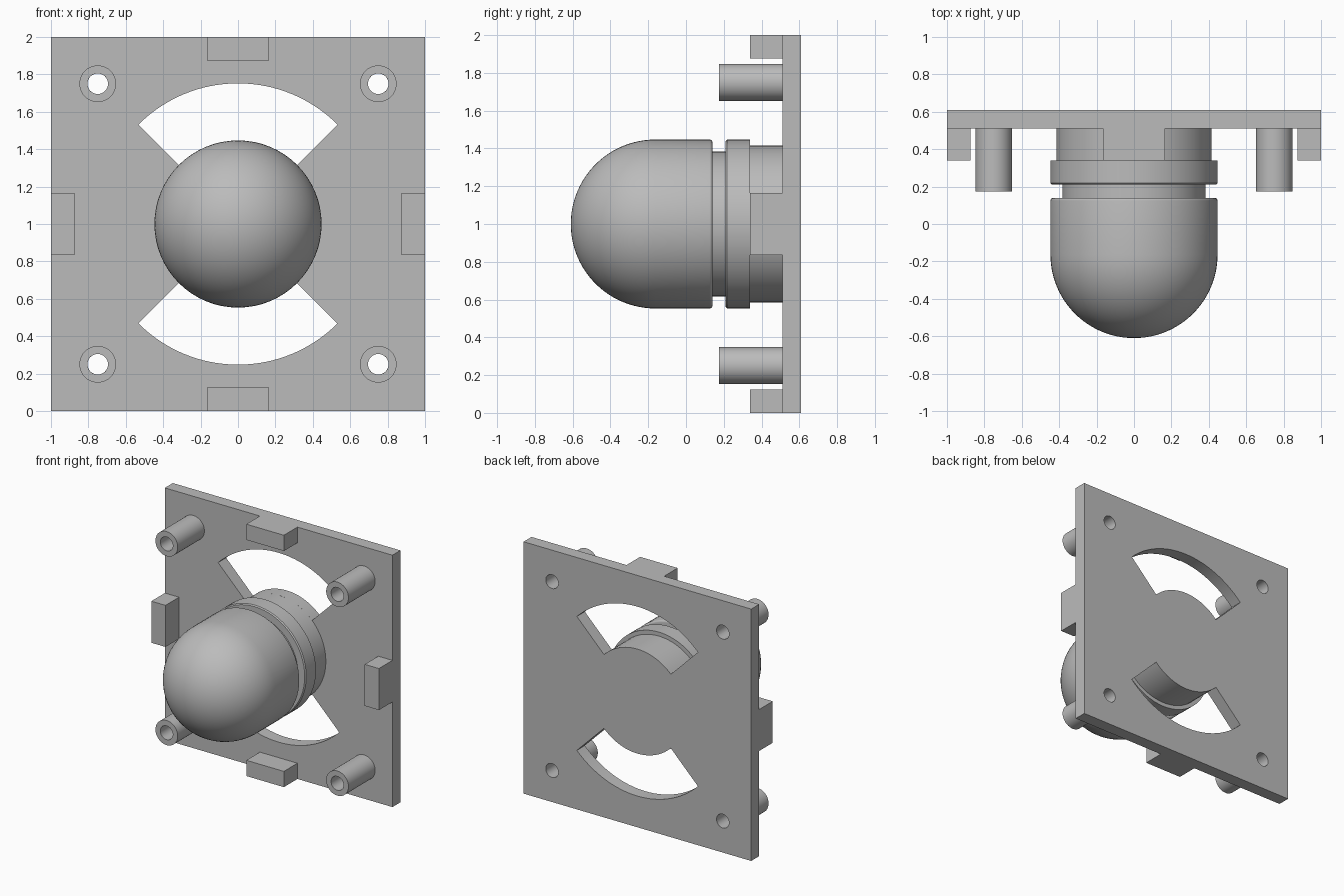
import bpy
import bmesh
from math import sin, cos, pi, radians
from mathutils import Matrix

if "Cube" in bpy.data.objects:
    bpy.data.objects.remove(bpy.data.objects["Cube"])

grey = bpy.data.materials.new("plain grey")
grey.use_nodes = True
colour = (0.5, 0.5, 0.5, 1)
grey.diffuse_color = colour
grey.node_tree.nodes["Principled BSDF"].inputs["Base Color"].default_value = colour

FRONT, BACK = 0.51, 0.61      # plate faces along y
MID = 1.0                     # height of the plate centre


def finish(name, bm, smooth=False):
    bmesh.ops.remove_doubles(bm, verts=bm.verts, dist=1e-5)
    bmesh.ops.recalc_face_normals(bm, faces=bm.faces)
    mesh = bpy.data.meshes.new(name)
    bm.to_mesh(mesh)
    bm.free()
    mesh.materials.append(grey)
    obj = bpy.data.objects.new(name, mesh)
    bpy.context.collection.objects.link(obj)
    if smooth:
        bpy.ops.object.select_all(action="DESELECT")
        obj.select_set(True)
        bpy.context.view_layer.objects.active = obj
        bpy.ops.object.shade_smooth_by_angle(angle=radians(30))
    return obj


def box(name, x, y, z):
    bm = bmesh.new()
    bmesh.ops.create_cube(bm, size=1)
    for v in bm.verts:
        for i, (low, high) in enumerate((x, y, z)):
            v.co[i] = high if v.co[i] > 0 else low
    return finish(name, bm)


def lathe(name, profile, x=0, z=MID, steps=64):
    """Spin (radius, y) points around a front-to-back axis."""
    bm = bmesh.new()
    verts = [bm.verts.new((r, y, 0)) for r, y in profile]
    edges = [bm.edges.new(pair) for pair in zip(verts, verts[1:])]
    bmesh.ops.spin(bm, geom=verts + edges, cent=(0, 0, 0), axis=(0, 1, 0),
                   angle=2 * pi, steps=steps)
    bmesh.ops.transform(bm, matrix=Matrix.Translation((x, 0, z)), verts=bm.verts)
    return finish(name, bm, True)


def prism(name, outline):
    """Extrude an (x, z) outline right through the plate."""
    bm = bmesh.new()
    face = bm.faces.new([bm.verts.new((x, FRONT - 0.1, z)) for x, z in outline])
    ext = bmesh.ops.extrude_face_region(bm, geom=[face])["geom"]
    moved = [g for g in ext if isinstance(g, bmesh.types.BMVert)]
    bmesh.ops.translate(bm, verts=moved, vec=(0, 0.3, 0))
    return finish(name, bm)


def arc(radius, start, end, count, x=0, z=MID):
    angles = [radians(start + (end - start) * i / count) for i in range(count + 1)]
    return [(x + radius * cos(a), z + radius * sin(a)) for a in angles]


# Back plate with two fan-shaped slots and four screw holes
plate = box("back_plate", (-1, 1), (FRONT, BACK), (0, 2))
cutters = [prism("slot_cutter", arc(0.752, a, a + 90, 32) + arc(0.415, a + 90, a, 24))
           for a in (45, 225)]
corners = [(x, z) for x in (-0.75, 0.75) for z in (0.25, 1.75)]
for x, z in corners:
    cutters.append(prism("hole_cutter", arc(0.055, 0, 360, 32, x, z)[:-1]))
for cutter in cutters:
    cutter.hide_render = True
    mod = plate.modifiers.new("cut", "BOOLEAN")
    mod.operation = "DIFFERENCE"
    mod.solver = "EXACT"
    mod.object = cutter
    bpy.context.view_layer.objects.active = plate
    bpy.ops.object.modifier_apply(modifier=mod.name)
    bpy.data.objects.remove(cutter)
bpy.ops.object.select_all(action="DESELECT")
plate.select_set(True)
bpy.ops.object.shade_smooth_by_angle(angle=radians(30))

# Hollow corner posts
for x, z in corners:
    side = "left" if x > 0 else "right"
    level = "upper" if z > MID else "lower"
    lathe(f"{level}_{side}_post",
          [(0.055, FRONT), (0.055, 0.175), (0.098, 0.175), (0.098, FRONT)], x, z, 40)

# Edge tabs
TAB_Y, HALF, THICK = (0.34, FRONT), 0.165, 0.125
box("top_tab", (-HALF, HALF), TAB_Y, (2 - THICK, 2))
box("bottom_tab", (-HALF, HALF), TAB_Y, (0, THICK))
box("left_tab", (1 - THICK, 1), TAB_Y, (MID - HALF, MID + HALF))
box("right_tab", (-1, THICK - 1), TAB_Y, (MID - HALF, MID + HALF))

# Neck and flange
R = 0.447
lathe("neck", [(0.415, 0.34), (0.415, FRONT), (0, FRONT)])
lathe("flange", [(0.38, 0.21), (R - 0.008, 0.21), (R, 0.218), (R, 0.34), (0, 0.34)])
lathe("groove_core", [(0.383, 0.13), (0.383, 0.215)])

# Domed head with a rounded rear rim
dome = [(R * sin(a), -0.163 - R * cos(a)) for a in [pi / 2 * i / 24 for i in range(25)]]
rim = [(R - 0.015 + 0.015 * cos(a), 0.125 + 0.015 * sin(a))
       for a in [pi / 2 * i / 4 for i in range(5)]]
lathe("domed_head", dome + rim + [(0.38, 0.14)])
